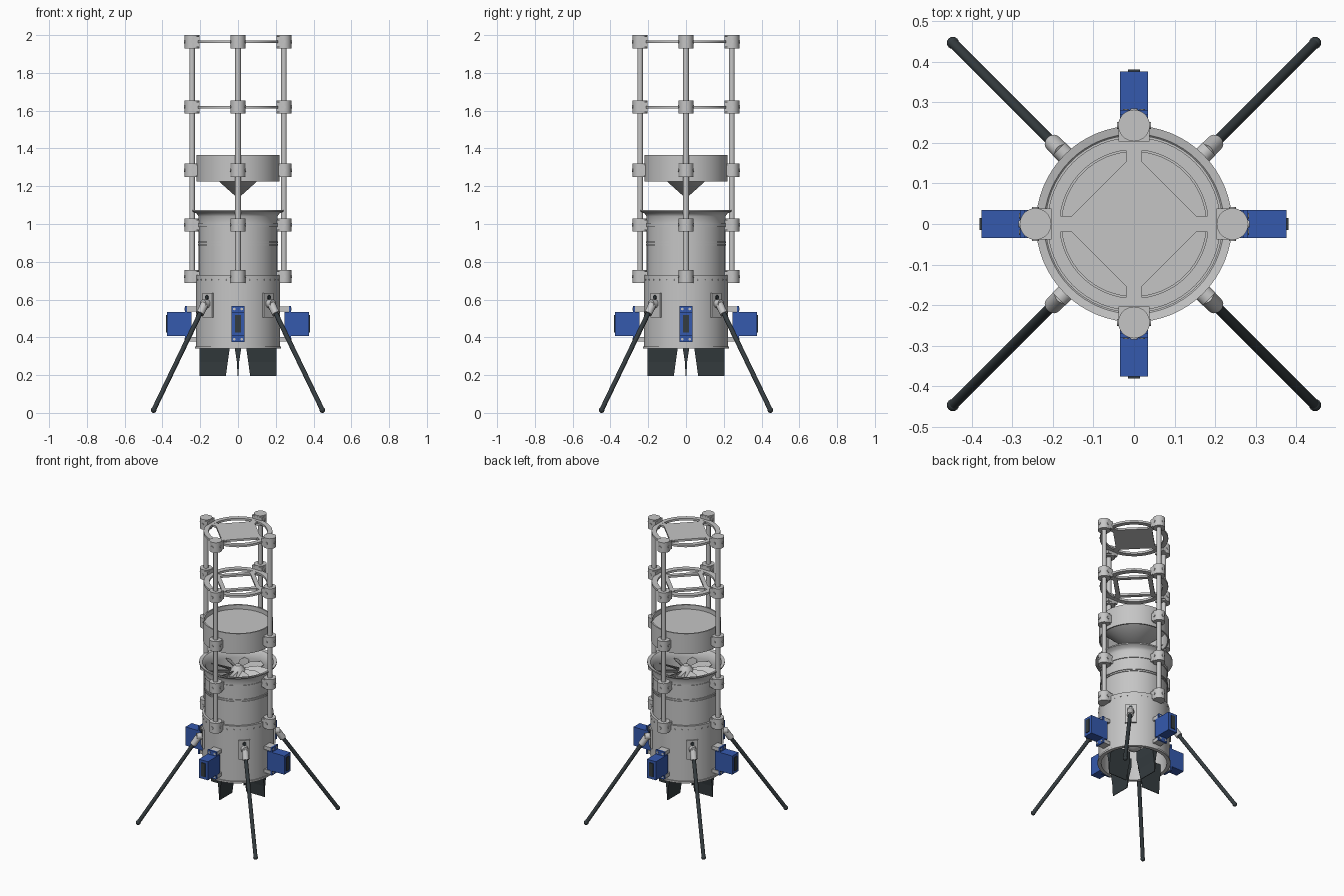
import bpy, bmesh, math
from mathutils import Matrix, Vector

cube = bpy.data.objects.get("Cube")
if cube:
    bpy.data.objects.remove(cube, do_unlink=True)


def material(name, rgb):
    m = bpy.data.materials.new(name)
    m.use_nodes = True
    m.diffuse_color = (*rgb, 1)
    m.node_tree.nodes["Principled BSDF"].inputs["Base Color"].default_value = (*rgb, 1)
    return m


GRAY = material("light gray", (0.56, 0.56, 0.56))
BLUE = material("servo blue", (0.035, 0.1, 0.42))
DARK = material("carbon dark", (0.035, 0.045, 0.05))
QUARTERS = [k * math.pi / 2 for k in range(4)]
DIAGONALS = [a + math.pi / 4 for a in QUARTERS]


def finish(name, bm, mat, angle=0.0, smooth=True):
    """Turn a bmesh into an object, rotated about the central axis."""
    bmesh.ops.rotate(bm, verts=bm.verts, matrix=Matrix.Rotation(angle, 3, 'Z'))
    bmesh.ops.recalc_face_normals(bm, faces=bm.faces)
    mesh = bpy.data.meshes.new(name)
    bm.to_mesh(mesh)
    bm.free()
    mesh.materials.append(mat)
    ob = bpy.data.objects.new(name, mesh)
    bpy.context.collection.objects.link(ob)
    if smooth:
        bpy.ops.object.select_all(action='DESELECT')
        ob.select_set(True)
        bpy.context.view_layer.objects.active = ob
        bpy.ops.object.shade_smooth_by_angle(angle=math.radians(35))
    return ob


def revolve(name, profile, mat=GRAY, steps=64):
    """Spin a closed (radius, height) profile about z."""
    bm = bmesh.new()
    vs = [bm.verts.new((r, 0, z)) for r, z in profile]
    es = [bm.edges.new((vs[i - 1], vs[i])) for i in range(len(vs))]
    bmesh.ops.spin(bm, geom=vs + es, cent=(0, 0, 0), axis=(0, 0, 1),
                   angle=2 * math.pi, steps=steps)
    bmesh.ops.remove_doubles(bm, verts=bm.verts, dist=1e-4)
    bmesh.ops.dissolve_degenerate(bm, edges=bm.edges, dist=1e-5)
    return finish(name, bm, mat, smooth=steps > 8)


def band(name, r0, r1, z0, z1, mat=GRAY, steps=64):
    return revolve(name, [(r0, z0), (r1, z0), (r1, z1), (r0, z1)], mat, steps)


def box(name, lo, hi, mat=GRAY, angle=0.0):
    bm = bmesh.new()
    bmesh.ops.create_cube(bm, size=1)
    for v in bm.verts:
        v.co = [lo[i] if v.co[i] < 0 else hi[i] for i in range(3)]
    return finish(name, bm, mat, angle, smooth=False)


def rod(name, a, b, radius, mat=GRAY, angle=0.0, end_radius=None, sides=20):
    a, b = Vector(a), Vector(b)
    bm = bmesh.new()
    bmesh.ops.create_cone(bm, cap_ends=True, segments=sides, radius1=radius,
                          radius2=radius if end_radius is None else end_radius,
                          depth=(b - a).length)
    turn = Vector((0, 0, 1)).rotation_difference(b - a).to_matrix().to_4x4()
    bmesh.ops.transform(bm, verts=bm.verts, matrix=Matrix.Translation((a + b) / 2) @ turn)
    return finish(name, bm, mat, angle)


# Lower and upper duct shells with flared intake lip
revolve("lower_duct", [(0.205, 0.34), (0.228, 0.34), (0.228, 0.352), (0.222, 0.352),
                       (0.222, 0.73), (0.205, 0.73)])
revolve("upper_duct", [(0.195, 0.72), (0.208, 0.73), (0.208, 0.985), (0.213, 0.985),
                       (0.213, 1.005), (0.209, 1.005), (0.209, 1.04), (0.218, 1.055),
                       (0.242, 1.066), (0.242, 1.074), (0.222, 1.07), (0.203, 1.05),
                       (0.195, 1.01)])
for z in (0.887, 0.9):
    band("duct_hoop", 0.2, 0.213, z, z + 0.008)

# Rivet row around the lower duct
for k in range(32):
    rod("rivet", (0.218, 0, 0.705), (0.225, 0, 0.705), 0.004, GRAY,
        (k + 0.5) * math.pi / 16, sides=8)

# Central pod and fan
revolve("motor_pod", [(0, 0.42), (0.045, 0.45), (0.055, 0.5), (0.055, 0.99),
                      (0.045, 1.02), (0.02, 1.05), (0, 1.055)])
for k in range(10):
    bm = bmesh.new()
    sections = []
    for r, half, pitch in ((0.045, 0.022, 0.9), (0.12, 0.034, 0.65), (0.19, 0.016, 0.4)):
        dy, dz = half * math.cos(pitch), half * math.sin(pitch)
        sections.append([bm.verts.new((r, s * dy, 1.005 + s * dz + t))
                         for s, t in ((-1, 0), (1, 0), (1, 0.004), (-1, 0.004))])
    for s, t in zip(sections, sections[1:]):
        for i in range(4):
            bm.faces.new((s[i - 1], s[i], t[i], t[i - 1]))
    bm.faces.new(sections[0])
    bm.faces.new(sections[-1])
    finish("fan_blade", bm, GRAY, k * math.pi / 5)
for a in DIAGONALS:
    box("stator_strut", (0.05, -0.005, 0.8), (0.2, 0.005, 0.88), GRAY, a)

# Payload drum: open shell, recessed floor and cone underneath
band("drum_wall", 0.21, 0.219, 1.225, 1.365)
revolve("drum_cone", [(0, 1.135), (0.212, 1.325), (0.212, 1.335), (0, 1.335)])

# Frame plates between the rods
for z, inner, hole, label in ((1.965, 0.183, 0, "top"), (1.618, 0.178, 0.135, "middle")):
    band(label + "_ring", inner, 0.214, z - 0.007, z + 0.007)
    if hole:
        band(label + "_diamond", hole, 0.173, z - 0.007, z + 0.007, steps=4)
    else:
        revolve(label + "_diamond", [(0, z - 0.007), (0.173, z - 0.007),
                                     (0.173, z + 0.007), (0, z + 0.007)], steps=4)
    for a in QUARTERS:
        box(label + "_spoke", (0.15, -0.02, z - 0.0065), (0.24, 0.02, z + 0.0065), GRAY, a)

for a in QUARTERS:
    # Upright rods and their clamps
    rod("upright_rod", (0.243, 0, 0.69), (0.243, 0, 1.999), 0.015, GRAY, a)
    for z in (0.722, 0.995, 1.285, 1.62, 1.965):
        rod("rod_clamp", (0.243, 0, z - 0.035), (0.243, 0, z + 0.035), 0.039, GRAY, a, sides=32)
        box("clamp_bracket", (0.204, -0.038, z - 0.027), (0.238, 0.038, z + 0.027), GRAY, a)
        for s in (-1, 1):
            rod("clamp_screw", (0.243, s * 0.036, z), (0.243, s * 0.042, z), 0.009, GRAY, a, sides=12)
        rod("clamp_screw", (0.278, 0, z), (0.285, 0, z), 0.009, GRAY, a, sides=12)

    # Servo with mounting ears and brackets
    box("servo_body", (0.246, -0.034, 0.407), (0.376, 0.034, 0.535), BLUE, a)
    box("servo_ears", (0.27, -0.034, 0.375), (0.281, 0.034, 0.565), BLUE, a)
    box("servo_label", (0.374, -0.015, 0.425), (0.381, 0.015, 0.518), DARK, a)
    for z in (0.39, 0.55):
        box("servo_bracket", (0.215, -0.03, z - 0.012), (0.27, 0.03, z + 0.012), GRAY, a)
        for y in (-0.02, 0.02):
            rod("servo_screw", (0.28, y, z), (0.284, y, z), 0.007, GRAY, a, sides=10)

    # Steering vane: tapered section stretched along the radius
    bm = bmesh.new()
    section = [(0.016, 0.4), (0.016, 0.335), (0.006, 0.27), (0.002, 0.195)]
    section += [(-y, z) for y, z in reversed(section)]
    ends = [[bm.verts.new((0.203 if outer else 0.045 + max(0, 0.335 - z) * 0.14, y, z))
             for y, z in section] for outer in (False, True)]
    for i in range(len(section)):
        bm.faces.new((ends[0][i - 1], ends[0][i], ends[1][i], ends[1][i - 1]))
    for e in ends:
        bm.faces.new(e)
    finish("steering_vane", bm, DARK, a, smooth=False)
    rod("vane_pivot", (0.05, 0, 0.39), (0.24, 0, 0.39), 0.008, DARK, a)

# Landing legs on the diagonals
for a in DIAGONALS:
    top, foot = Vector((0.25, 0, 0.575)), Vector((0.632, 0, 0.015))
    box("leg_pad", (0.21, -0.036, 0.505), (0.23, 0.036, 0.635), GRAY, a)
    rod("leg_pad_bolt", (0.225, 0, 0.612), (0.237, 0, 0.612), 0.011, DARK, a)
    rod("leg_hinge", (0.222, 0, 0.578), (0.262, 0, 0.578), 0.022, GRAY, a)
    rod("leg_socket", top, top.lerp(foot, 0.09), 0.021, GRAY, a)
    rod("leg_strut", top, foot, 0.0125, DARK, a)
    bm = bmesh.new()
    bmesh.ops.create_uvsphere(bm, u_segments=16, v_segments=10, radius=0.015)
    bmesh.ops.translate(bm, verts=bm.verts, vec=foot)
    finish("leg_foot", bm, DARK, a)
